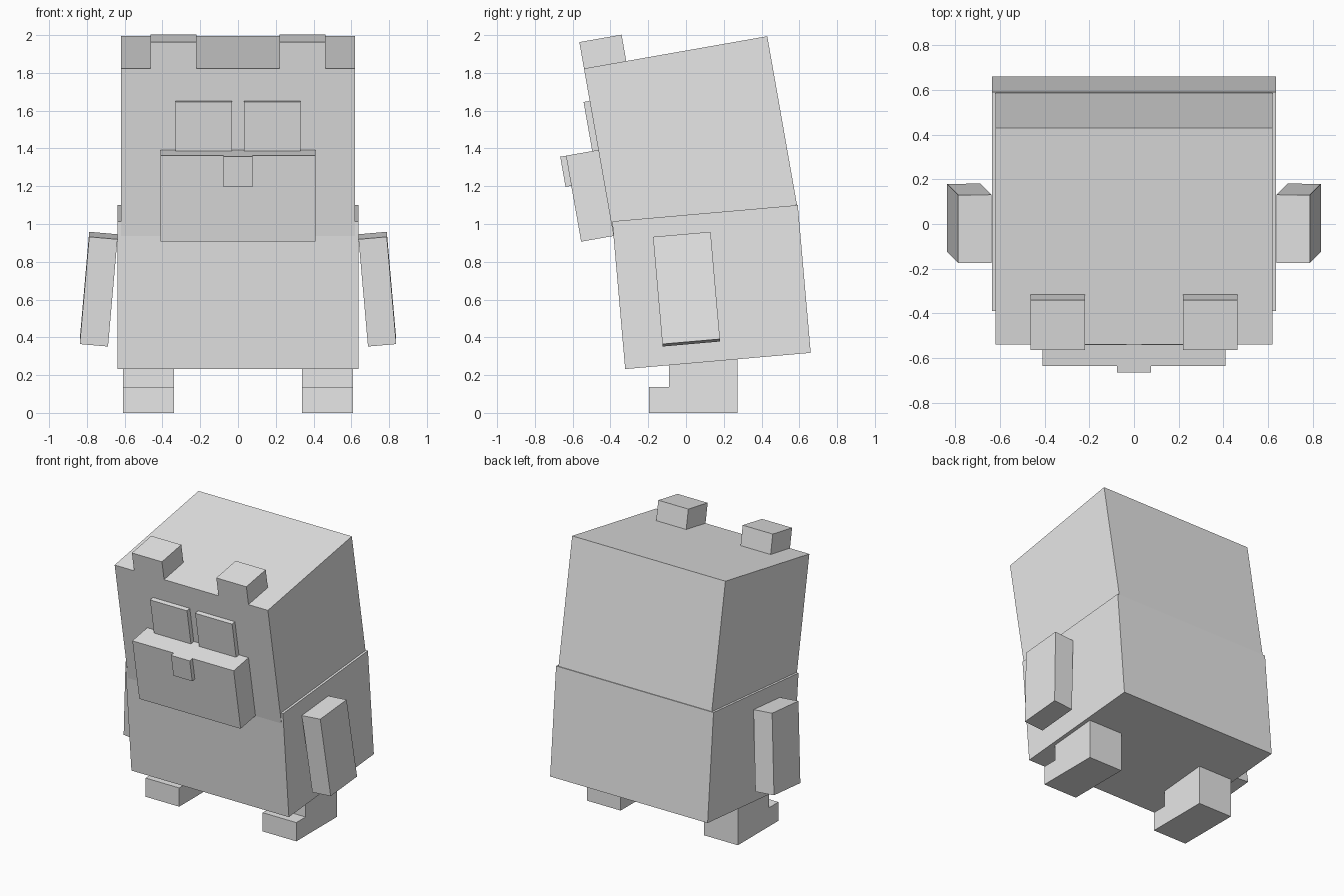
import bpy
import bmesh
from math import radians
from mathutils import Matrix, Vector

if "Cube" in bpy.data.objects:
    bpy.data.objects.remove(bpy.data.objects["Cube"], do_unlink=True)

# One plain grey for the whole figure
grey = bpy.data.materials.new("plain grey")
grey.use_nodes = True
grey.diffuse_color = (0.8, 0.8, 0.8, 1)
grey.node_tree.nodes["Principled BSDF"].inputs["Base Color"].default_value = grey.diffuse_color


def finish(name, bm, frame):
    bmesh.ops.recalc_face_normals(bm, faces=bm.faces)
    mesh = bpy.data.meshes.new(name)
    bm.to_mesh(mesh)
    bm.free()
    mesh.materials.append(grey)
    obj = bpy.data.objects.new(name, mesh)
    obj.matrix_world = frame
    bpy.context.collection.objects.link(obj)
    return obj


def box(name, frame, x, y, z):
    """Box spanning the given (low, high) ranges inside a tilted frame."""
    bm = bmesh.new()
    bmesh.ops.create_cube(bm, size=1)
    for v in bm.verts:
        v.co = [(lo + hi) / 2 + c * (hi - lo) for c, (lo, hi) in zip(v.co, (x, y, z))]
    return finish(name, bm, frame)


def extrude_profile(name, profile, x):
    """Side outline in (y, z), extruded between two x positions."""
    bm = bmesh.new()
    face = bm.faces.new([bm.verts.new((x[0], y, z)) for y, z in profile])
    side = bmesh.ops.extrude_face_region(bm, geom=[face])
    verts = [g for g in side["geom"] if isinstance(g, bmesh.types.BMVert)]
    bmesh.ops.translate(bm, vec=Vector((x[1] - x[0], 0, 0)), verts=verts)
    return finish(name, bm, Matrix.Identity(4))


def tilted(y, z, degrees):
    return Matrix.Translation((0, y, z)) @ Matrix.Rotation(radians(degrees), 4, "X")


# Frames: body from its lower front edge, head from its upper front edge
body_frame = tilted(-0.322, 0.232, 5)
head_frame = tilted(-0.54, 1.823, 10)

# Body and head
box("body", body_frame, (-0.637, 0.637), (0, 0.986), (0, 0.785))
box("head", head_frame, (-0.62, 0.62), (0, 0.985), (-0.907, 0))

# Muzzle and nose
box("muzzle", head_frame, (-0.41, 0.41), (-0.174, 0.01), (-0.9, -0.438))
box("nose", head_frame, (-0.076, 0.076), (-0.205, -0.17), (-0.6, -0.438))

# Paired parts
foot_profile = [(-0.197, 0), (0.272, 0), (0.272, 0.32), (-0.09, 0.32),
                (-0.09, 0.137), (-0.197, 0.137)]
for side, s in (("left", 1), ("right", -1)):
    def span(inner, outer):
        return tuple(sorted((s * inner, s * outer)))

    box(side + "_ear", head_frame, span(0.22, 0.463), (0, 0.227), (-0.005, 0.142))
    box(side + "_eye", head_frame, span(0.033, 0.332), (-0.033, 0.01), (-0.438, -0.174))
    extrude_profile(side + "_leg", foot_profile, span(0.338, 0.61))
    arm_frame = (Matrix.Translation((s * 0.738, 0.003, 0.655))
                 @ Matrix.Rotation(radians(5), 4, "X")
                 @ Matrix.Rotation(radians(-5 * s), 4, "Y"))
    box(side + "_arm", arm_frame, (-0.075, 0.075), (-0.153, 0.153), (-0.286, 0.286))
